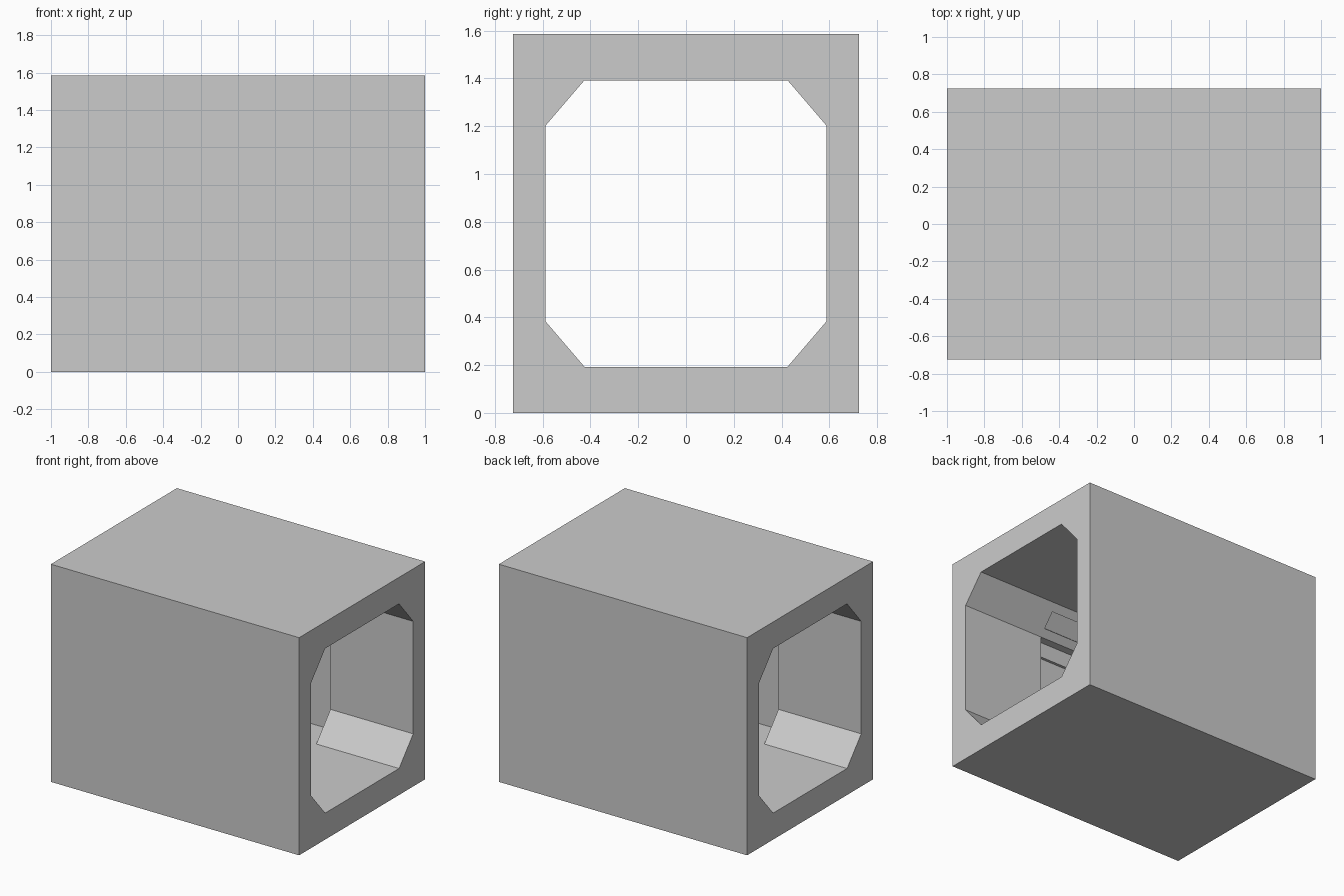
import bpy, bmesh

if "Cube" in bpy.data.objects:
    bpy.data.objects.remove(bpy.data.objects["Cube"])

W, H = 0.725, 1.585            # outer half width and height
IW, Z0, Z1 = 0.588, 0.193, 1.392   # opening half width, floor, ceiling
CY, C0, C1 = 0.425, 0.383, 1.202   # corner haunch limits


def prism(name, profile, x0, x1):
    """Extrude a (y, z) profile along x."""
    bm = bmesh.new()
    face = bm.faces.new([bm.verts.new((x0, y, z)) for y, z in profile])
    ext = bmesh.ops.extrude_face_region(bm, geom=[face])
    moved = [v for v in ext["geom"] if isinstance(v, bmesh.types.BMVert)]
    bmesh.ops.translate(bm, verts=moved, vec=(x1 - x0, 0, 0))
    bmesh.ops.recalc_face_normals(bm, faces=bm.faces)
    mesh = bpy.data.meshes.new(name)
    bm.to_mesh(mesh)
    bm.free()
    obj = bpy.data.objects.new(name, mesh)
    bpy.context.collection.objects.link(obj)
    return obj


def cut(target, cutter):
    mod = target.modifiers.new("cut", "BOOLEAN")
    mod.operation = "DIFFERENCE"
    mod.solver = "EXACT"
    mod.object = cutter
    bpy.context.view_layer.objects.active = target
    bpy.ops.object.modifier_apply(modifier=mod.name)
    bpy.data.objects.remove(cutter, do_unlink=True)


# Outer block
culvert = prism("box_culvert", [(-W, 0), (W, 0), (W, H), (-W, H)], -1, 1)

# Through opening with haunched corners
half = [(CY, Z0), (IW, C0), (IW, C1), (CY, Z1)]
cut(culvert, prism("opening_cutter",
                   half + [(-y, z) for y, z in reversed(half)], -1.2, 1.2))

# Stepped side pockets in the middle third, plus a shallow haunch slot
pocket = [(0.3, Z0), (0.667, Z0), (0.667, 1.09), (0.647, 1.09),
          (0.647, C1), (0.3, C1)]


def haunch(b, out):
    dy, dz = CY - IW, Z1 - C1
    return IW + dy * b + 0.76 * out, C1 + dz * b + 0.65 * out


slot = [haunch(b, o) for b, o in ((.25, -.05), (.25, .02), (.75, .02), (.75, -.05))]
for side in (1, -1):
    for profile in (pocket, slot):
        cut(culvert, prism("pocket_cutter",
                           [(y * side, z) for y, z in profile], -1 / 3, 1 / 3))
